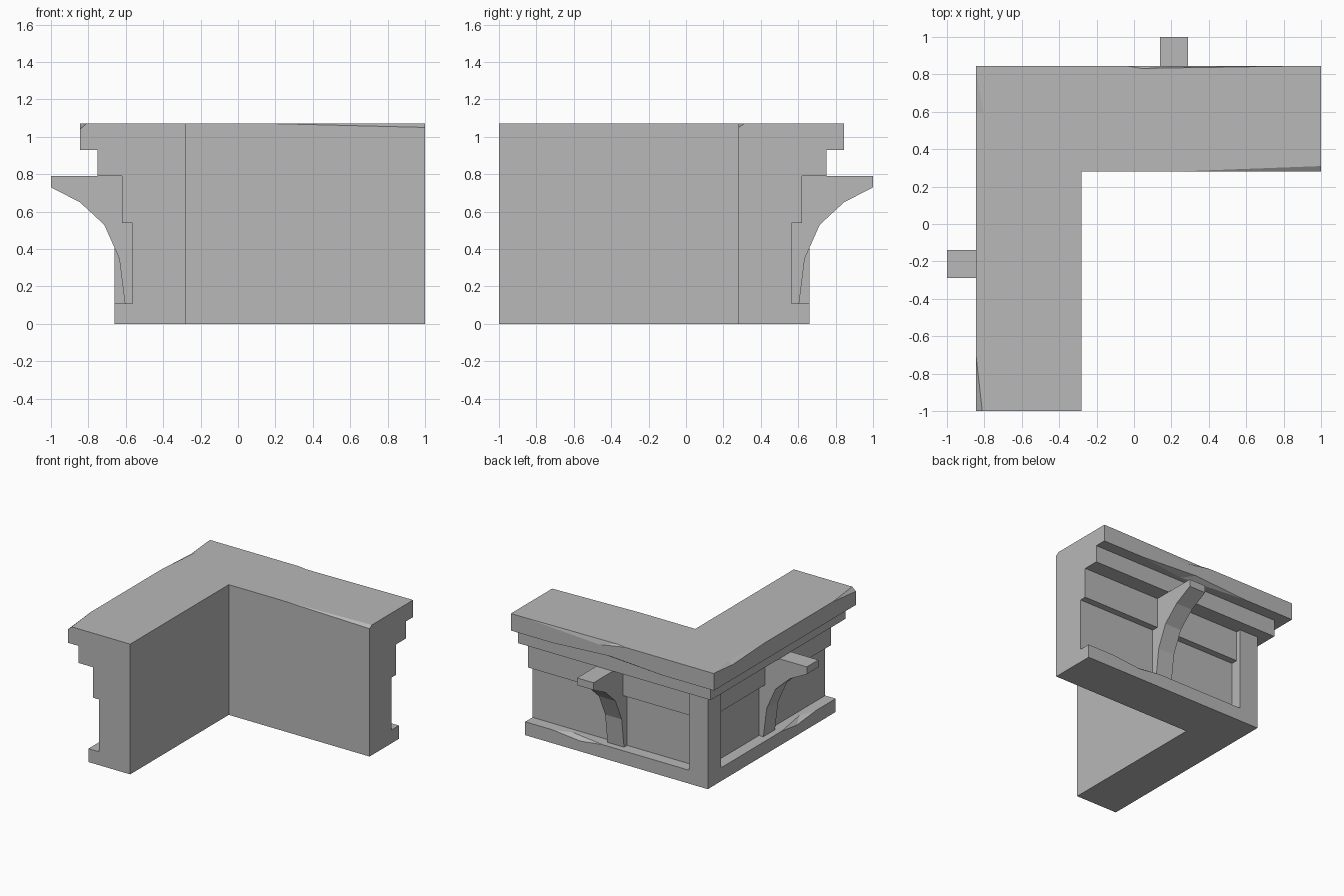
import bpy, bmesh
from mathutils import Vector

old = bpy.data.objects.get("Cube")
if old:
    bpy.data.objects.remove(old, do_unlink=True)

stone = bpy.data.materials.new("grey stone")
stone.use_nodes = True
grey = (0.48, 0.48, 0.48, 1)
stone.diffuse_color = grey
stone.node_tree.nodes["Principled BSDF"].inputs["Base Color"].default_value = grey


def finish(name, bm):
    bmesh.ops.recalc_face_normals(bm, faces=bm.faces)
    mesh = bpy.data.meshes.new(name)
    bm.to_mesh(mesh)
    bm.free()
    mesh.materials.append(stone)
    ob = bpy.data.objects.new(name, mesh)
    bpy.context.collection.objects.link(ob)
    return ob


def swap(p):
    """Carry a point from the back wing to the left wing."""
    return Vector((-p[1], -p[0], p[2]))


def loft(name, sections):
    """Join matching closed sections and cap both ends."""
    bm = bmesh.new()
    rings = [[bm.verts.new(p) for p in s] for s in sections]
    for a, b in zip(rings, rings[1:]):
        for i in range(len(a)):
            j = (i + 1) % len(a)
            bm.faces.new((a[i], a[j], b[j], b[i]))
    bm.faces.new(rings[0])
    bm.faces.new(rings[-1])
    return finish(name, bm)


def chip(ob, start, end, top, side, left=False):
    """Knock a shallow flake off an edge running from start to end.
    top is the depth point on the horizontal face, side on the upright one."""
    a, b, c, d = (Vector(p) for p in (start, end, top, side))
    lift = Vector((0, 0, 0.02 if a.z > d.z else -0.02))
    out = (a + b) / 2 - c
    out.x = 0
    out = out.normalized() * 0.02
    pts = [a, b, c, d, c + lift, d + out, a + lift + out, b + lift + out]
    bm = bmesh.new()
    for p in pts:
        bm.verts.new(swap(p) if left else p)
    bmesh.ops.convex_hull(bm, input=bm.verts)
    cutter = finish("chip_cutter", bm)
    cutter.hide_render = True
    cutter.hide_set(True)
    mod = ob.modifiers.new("chip", 'BOOLEAN')
    mod.operation = 'DIFFERENCE'
    mod.solver = 'EXACT'
    mod.object = cutter
    bpy.context.view_layer.update()
    # Bake the cut, then drop the cutter
    dg = bpy.context.evaluated_depsgraph_get()
    mesh = bpy.data.meshes.new_from_object(ob.evaluated_get(dg))
    ob.modifiers.clear()
    ob.data = mesh
    bpy.data.objects.remove(cutter, do_unlink=True)


# Corner wall: stepped moulding swept around a mitred corner
profile = [(.28, 0), (.66, 0), (.66, .11), (.565, .11), (.565, .54), (.62, .54),
           (.62, .79), (.75, .79), (.75, .93), (.845, .93), (.845, 1.07), (.28, 1.07)]
wall = loft("corner_wall", [[(1, u, z) for u, z in profile],
                            [(-u, u, z) for u, z in profile],
                            [(-u, -1, z) for u, z in profile]])

# Worn cornice and plinth edges
chip(wall, (-.04, .845, 1.07), (.9, .845, 1.07), (.04, .832, 1.07), (.2, .845, 1.03))
chip(wall, (.62, .845, .93), (-.38, .845, .93), (.2, .79, .93), (.1, .845, .96))
chip(wall, (-.2, .845, 1.07), (-.82, .845, 1.07), (-.6, .805, 1.07), (-.6, .845, 1.05), True)
chip(wall, (.7, .845, 1.07), (1.01, .845, 1.07), (1.01, .81, 1.07), (1.01, .845, 1.04), True)
chip(wall, (.21, .28, 1.07), (1.01, .28, 1.07), (1.01, .31, 1.07), (1.01, .28, 1.05))
for left in (False, True):
    chip(wall, (.75, .66, .11), (.3, .66, .11), (.6, .61, .11), (.5, .66, .085), left)

# Corner post flush with the plinth
post = [(-.66, .49), (-.66, .66), (-.49, .66), (-.49, .49)]
loft("corner_post", [[(x, y, z) for x, y in post] for z in (.11, .79)])

# Curved support bracket on each outer side
bracket = [(.56, .11), (.605, .11), (.635, .35), (.715, .53), (.845, .65),
           (1, .73), (1, .79), (.56, .79)]
for name, left in (("back_bracket", False), ("left_bracket", True)):
    sections = [[Vector((x, y, z)) for y, z in bracket] for x in (.14, .29)]
    if left:
        sections = [[swap(p) for p in s] for s in sections]
    loft(name, sections)
